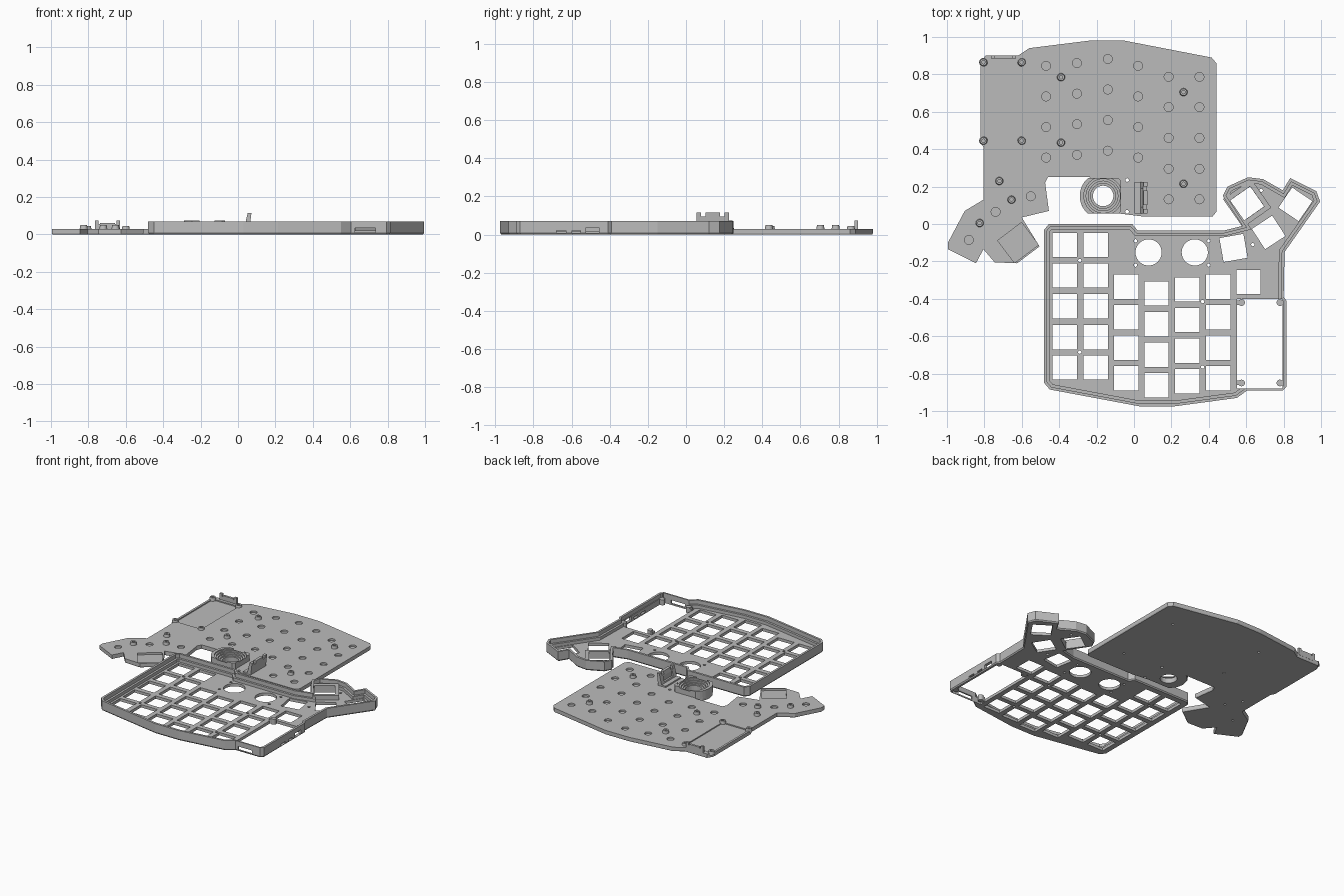
import bpy, bmesh, math
from mathutils import Vector, Matrix

grey = bpy.data.materials.new("plain grey")
grey.diffuse_color = (0.5, 0.5, 0.5, 1)


def inset(pts, d):
    """Counter-clockwise copy of an outline, mitred inwards by d."""
    p = [Vector(q) for q in pts]
    if sum(a.cross(b) for a, b in zip(p, p[1:] + p[:1])) < 0:
        p.reverse()
    out = []
    for i, b in enumerate(p):
        u, v = (b - p[i - 1]).normalized(), (p[(i + 1) % len(p)] - b).normalized()
        n, m = Vector((-u.y, u.x)), Vector((-v.y, v.x))
        out.append(b + (n + m) * d / max(1 + n.dot(m), 0.3))
    return out


def loft(bm, rings):
    """Closed solid through (points, z) rings."""
    loops = [[bm.verts.new((x, y, z)) for x, y in pts] for pts, z in rings]
    bm.faces.new(loops[0][::-1])
    bm.faces.new(loops[-1])
    for lo, hi in zip(loops, loops[1:]):
        for i in range(len(lo)):
            j = (i + 1) % len(lo)
            bm.faces.new((lo[i], lo[j], hi[j], hi[i]))


def prism(bm, pts, z0, z1):
    pts = inset(pts, 0)
    loft(bm, [(pts, z0), (pts, z1)])


def rect(x, y, w, h, deg=0):
    r = Matrix.Rotation(math.radians(deg), 2)
    return [Vector((x, y)) + r @ Vector((a * w / 2, b * h / 2))
            for a, b in ((-1, -1), (1, -1), (1, 1), (-1, 1))]


def disc(x, y, r, n=24):
    return [(x + r * math.cos(2 * math.pi * i / n), y + r * math.sin(2 * math.pi * i / n))
            for i in range(n)]


def finish(name, bm):
    bmesh.ops.recalc_face_normals(bm, faces=bm.faces)
    me = bpy.data.meshes.new(name)
    bm.to_mesh(me)
    bm.free()
    me.materials.append(grey)
    ob = bpy.data.objects.new(name, me)
    bpy.context.collection.objects.link(ob)
    return ob


def carve(ob, solids):
    """Cut each (outline, z0, z1) out of the object, then drop the cutter."""
    bm = bmesh.new()
    for s in solids:
        prism(bm, *s)
    cutter = finish("cutter", bm)
    cutter.hide_render = True
    mod = ob.modifiers.new("cut", 'BOOLEAN')
    mod.operation, mod.solver, mod.object = 'DIFFERENCE', 'EXACT', cutter
    mod.use_self = True
    bpy.context.view_layer.update()
    me = bpy.data.meshes.new_from_object(ob.evaluated_get(bpy.context.evaluated_depsgraph_get()))
    ob.modifiers.clear()
    ob.data = me
    bpy.data.objects.remove(cutter)


# Key positions: x, y, angle
keys = [(x, y, 0) for x in (-0.37, -0.205) for y in (-0.112, -0.275, -0.44, -0.605, -0.767)]
for x, top in ((-0.042, -0.335), (0.12, -0.372), (0.285, -0.35), (0.45, -0.335)):
    keys += [(x, top - 0.1635 * i, 0) for i in range(4)]
keys += [(0.612, -0.31, 0), (0.532, -0.128, 10), (0.72, -0.045, 33),
         (0.605, 0.11, 35), (0.863, 0.105, 56)]

# Upper case: upturned tray with stepped rim
tray_outline = [(-0.48, -0.03), (-0.455, 0), (-0.01, 0), (0.02, -0.035), (0.48, -0.035),
                (0.58, -0.01), (0.475, 0.15), (0.50, 0.20), (0.61, 0.25), (0.69, 0.24),
                (0.795, 0.18), (0.835, 0.245), (0.975, 0.175), (0.995, 0.12),
                (0.805, -0.15), (0.80, -0.39), (0.815, -0.41), (0.815, -0.87),
                (0.795, -0.89), (0.605, -0.89), (0.55, -0.93), (0.215, -0.975),
                (0.03, -0.975), (-0.45, -0.885), (-0.48, -0.85)]
bm = bmesh.new()
loft(bm, [(inset(tray_outline, 0.006), 0), (inset(tray_outline, 0), 0.008),
          (inset(tray_outline, 0), 0.07)])
tray = finish("upper_case", bm)
carve(tray, [(inset(tray_outline, 0.015), 0.042, 0.1)])
carve(tray, [(inset(tray_outline, 0.03), 0.02, 0.1)])

# Switch holes, knob holes, controller bay and screw holes
cuts = [(rect(x, y, 0.13, 0.13, a), -0.1, 0.2) for x, y, a in keys]
cuts += [(disc(x, -0.152, 0.07, 40), -0.1, 0.2) for x in (0.078, 0.325)]
cuts += [(rect(0.672, -0.64, 0.245, 0.48), -0.1, 0.2)]
cuts += [(disc(x, y, 0.009, 12), -0.1, 0.2) for x, y in
         ((-0.29, -0.195), (-0.29, -0.685), (0.367, -0.415), (0.367, -0.765), (0.008, -0.09),
          (0.008, -0.22), (0.4, -0.09), (0.4, -0.22), (0.635, -0.11), (0.68, 0.18))]
carve(tray, cuts)
# Port openings in the bay walls
carve(tray, [(rect(0.68, -0.88, 0.11, 0.06), 0.01, 0.034),
             (rect(0.81, -0.655, 0.06, 0.05), 0.008, 0.022),
             (rect(0.81, -0.575, 0.06, 0.045), 0.008, 0.022),
             (rect(0.81, -0.49, 0.06, 0.07), 0.008, 0.038)])

# Corner tabs of the controller bay
bm = bmesh.new()
for x in (0.575, 0.78):
    for y in (-0.42, -0.85):
        prism(bm, disc(x, y, 0.018, 16), 0.004, 0.042)
        prism(bm, rect(x + (0.014 if x > 0.7 else -0.014), y, 0.028, 0.024), 0.004, 0.036)
finish("bay_tabs", bm)

# Raised frame round one thumb key
bm = bmesh.new()
prism(bm, rect(0.605, 0.11, 0.185, 0.185, 35), 0.01, 0.05)
frame = finish("thumb_key_frame", bm)
carve(frame, [(rect(0.605, 0.11, 0.131, 0.131, 35), -0.1, 0.2)])

# Lower case: flat plate
base_outline = [(-0.82, 0.86), (-0.795, 0.9), (-0.62, 0.9), (-0.56, 0.94), (-0.24, 0.98),
                (-0.05, 0.98), (0.415, 0.89), (0.44, 0.86), (0.44, 0.065), (0.42, 0.04),
                (0.05, 0.04), (-0.07, 0.055), (-0.245, 0.055), (-0.28, 0.10), (-0.29, 0.15),
                (-0.275, 0.21), (-0.235, 0.25), (-0.46, 0.25), (-0.475, 0.22), (-0.455, 0.07),
                (-0.60, 0.035), (-0.505, -0.12), (-0.625, -0.21), (-0.745, -0.205),
                (-0.805, -0.135), (-0.845, -0.21), (-0.995, -0.135), (-0.995, -0.10),
                (-0.905, 0.07), (-0.805, 0.13), (-0.805, 0.41), (-0.82, 0.44)]
posts = [(-0.39, 0.785), (-0.39, 0.435), (0.265, 0.705), (0.265, 0.215),
         (-0.72, 0.23), (-0.655, 0.13), (-0.825, 0.005)]
bm = bmesh.new()
loft(bm, [(inset(base_outline, 0.004), 0), (inset(base_outline, 0), 0.006),
          (inset(base_outline, 0), 0.03)])
base = finish("lower_case", bm)
# Switch-pin pockets mirror the key layout by a half turn
pockets = [(disc(-0.02 - x, 0.02 - y, 0.024, 16), 0.018, 0.1) for x, y, a in keys
           if (x, y) not in ((0.605, 0.11), (0.612, -0.31))]
pockets += [(rect(-0.7025, 0.655, 0.205, 0.42), 0.022, 0.1),
            (rect(-0.62, -0.10, 0.16, 0.15, 37), 0.016, 0.1),
            (disc(-0.165, 0.15, 0.055, 32), -0.1, 0.1)]
pockets += [(disc(x, y, 0.008, 12), -0.1, 0.0235) for x, y in posts]
pockets += [(disc(-0.037, y, 0.01, 12), -0.1, 0.1) for y in (0.065, 0.235)]
carve(base, pockets)

# Screw posts and controller posts
for name, spots, top in (("screw_posts", posts, 0.05),
                         ("controller_posts", [(x, y) for x in (-0.805, -0.6)
                                               for y in (0.445, 0.865)], 0.045)):
    bm = bmesh.new()
    for x, y in spots:
        loft(bm, [(disc(x, y, 0.023, 20), 0.02), (disc(x, y, 0.018, 20), top)])
    carve(finish(name, bm), [(disc(x, y, 0.009, 12), 0.03, 0.1) for x, y in spots])

# Port wall with end prongs
bm = bmesh.new()
prism(bm, rect(-0.6975, 0.893, 0.135, 0.016), 0.02, 0.055)
for x in (-0.755, -0.64):
    prism(bm, rect(x, 0.893, 0.02, 0.016), 0.05, 0.073)
prism(bm, rect(-0.6975, 0.893, 0.08, 0.016), 0.05, 0.062)
finish("port_wall", bm)

# Ball cup: bowl with trimmed sides
bm = bmesh.new()
prism(bm, disc(-0.165, 0.15, 0.125, 40), 0.02, 0.075)
cup = finish("ball_cup", bm)
carve(cup, [(rect(-0.165, 0.15 + s * 0.145, 0.4, 0.1), 0, 0.2) for s in (-1, 1)]
      + [(rect(-0.02, 0.15, 0.1, 0.19), 0, 0.2)])
for i in range(5):
    carve(cup, [(disc(-0.165, 0.15, 0.055 + 0.012 * i, 32), 0.0 if i == 0 else 0.026 + 0.01 * i, 0.2)])

# Leaning sensor holder with notched top and foot
bm = bmesh.new()
side = [(0.03, 0.02), (0.06, 0.02), (0.072, 0.115), (0.052, 0.115)]
loft(bm, [(side, -0.225), (side, -0.055)])
bmesh.ops.transform(bm, verts=bm.verts, matrix=Matrix.Rotation(math.pi / 2, 4, 'X'))
holder = finish("sensor_holder", bm)
carve(holder, [(rect(0.06, y, 0.1, 0.022), 0.095, 0.2) for y in (0.09, 0.19)]
      + [(rect(0.03, 0.14, 0.04, 0.1), 0.05, 0.088)])
bm = bmesh.new()
prism(bm, rect(0.022, 0.14, 0.04, 0.17), 0.02, 0.04)
finish("sensor_foot", bm)
